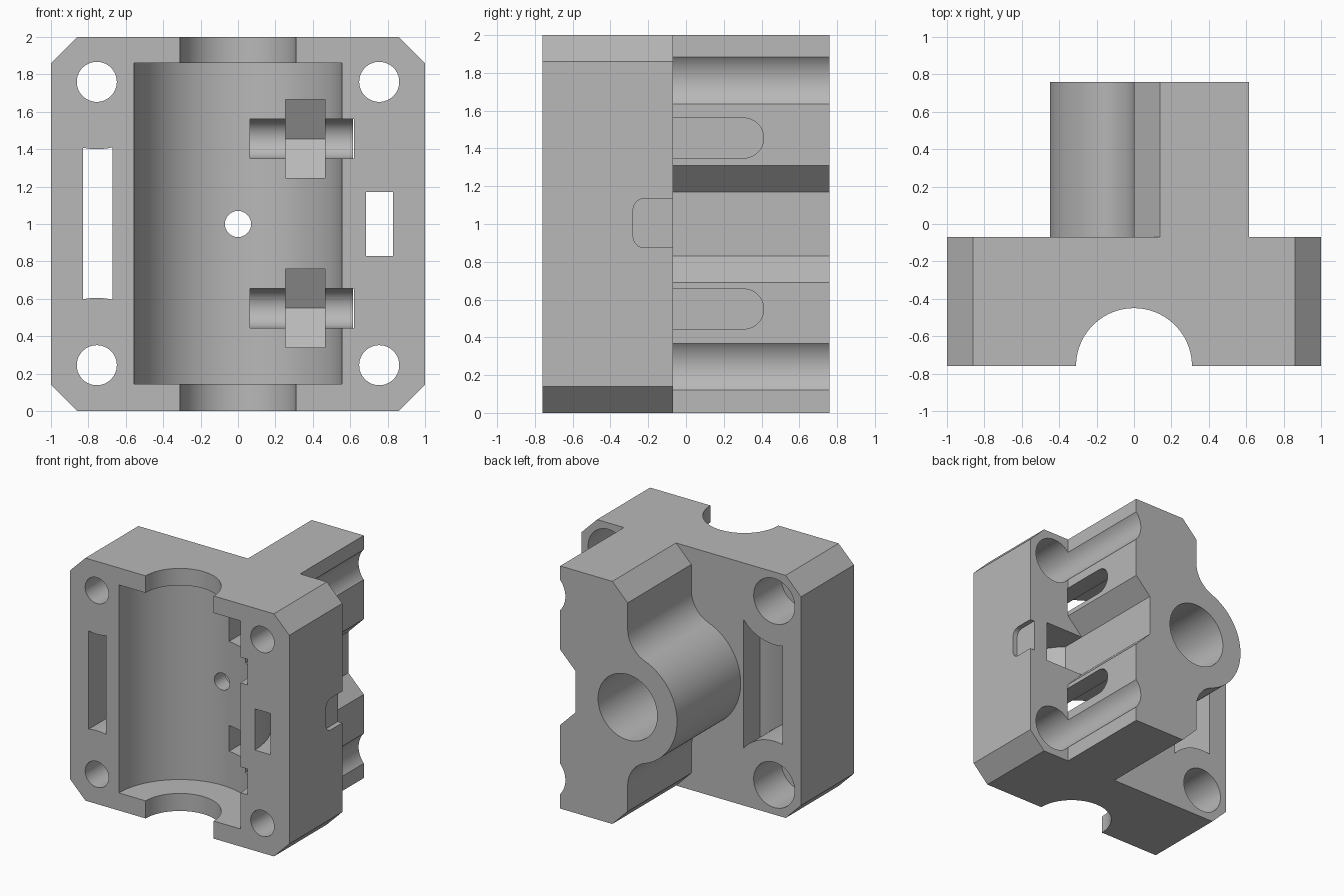
import bpy, bmesh, math
from mathutils import Vector

cube = bpy.data.objects.get("Cube")
if cube:
    bpy.data.objects.remove(cube, do_unlink=True)

grey = bpy.data.materials.new("plain_grey")
grey.use_nodes = True
colour = (0.48, 0.48, 0.48, 1)
grey.diffuse_color = colour
grey.node_tree.nodes["Principled BSDF"].inputs["Base Color"].default_value = colour

FRONT, STEP, BACK = -0.76, -0.07, 0.76


def prism(name, pts, axis, lo, hi):
    """Extrude a 2D outline along an axis."""
    place = {"x": lambda p, t: (t, p[0], p[1]),
             "y": lambda p, t: (p[0], t, p[1]),
             "z": lambda p, t: (p[0], p[1], t)}[axis]
    bm = bmesh.new()
    face = bm.faces.new([bm.verts.new(place(p, lo)) for p in pts])
    out = bmesh.ops.extrude_face_region(bm, geom=[face])
    shift = Vector(place((0, 0), hi - lo))
    bmesh.ops.translate(bm, vec=shift, verts=[v for v in out["geom"] if isinstance(v, bmesh.types.BMVert)])
    bmesh.ops.recalc_face_normals(bm, faces=bm.faces)
    mesh = bpy.data.meshes.new(name)
    bm.to_mesh(mesh)
    bm.free()
    mesh.materials.append(grey)
    obj = bpy.data.objects.new(name, mesh)
    bpy.context.collection.objects.link(obj)
    return obj


def arc(cx, cy, r, a0, a1, n=24):
    angles = [math.radians(a0 + (a1 - a0) * i / n) for i in range(n + 1)]
    return [(cx + r * math.cos(a), cy + r * math.sin(a)) for a in angles]


def circle(cx, cy, r, n=64):
    return arc(cx, cy, r, 0, 360, n)[:-1]


def box(u0, u1, v0, v1):
    return [(u0, v0), (u1, v0), (u1, v1), (u0, v1)]


def combine(target, other, operation="DIFFERENCE"):
    """Apply a boolean and discard the helper."""
    other.hide_render = True
    mod = target.modifiers.new("cut", "BOOLEAN")
    mod.object, mod.operation, mod.solver = other, operation, "EXACT"
    with bpy.context.temp_override(object=target, active_object=target):
        bpy.ops.object.modifier_apply(modifier=mod.name)
    bpy.data.objects.remove(other, do_unlink=True)


# Main plate with chamfered corners
c = 0.14
plate = [(-1 + c, 0), (1 - c, 0), (1, c), (1, 2 - c), (1 - c, 2), (-1 + c, 2), (-1, 2 - c), (-1, c)]
body = prism("carriage_body", plate, "y", FRONT, STEP)

# Rear block: round boss blended into a spine with a notched outer side
boss_r, fillet = 0.45, 0.24
rise = math.sqrt((boss_r + fillet) ** 2 - fillet ** 2)
lean = math.degrees(math.atan2(rise, fillet))
side, notch = 0.615, 0.475
upper = [(side, 1.31), (side, 2), (c, 2), (0, 2 - c)]
upper += arc(-fillet, 1 + rise, fillet, 0, -lean)
upper += arc(0, 1, boss_r, 180 - lean, 180)
upper.insert(0, (notch, 1.17))
lower = [(x, 2 - z) for x, z in reversed(upper[:-1])]
combine(body, prism("rear_block", upper + lower, "y", STEP - 0.1, BACK), "UNION")

# Bearing channel with narrower rod openings at the ends
combine(body, prism("rod_cutter", circle(0, FRONT, 0.31, 96), "z", -0.1, 2.1))
combine(body, prism("bearing_cutter", circle(0, FRONT, 0.555, 128), "z", 0.145, 1.86))

# Boss bore and the small central hole
combine(body, prism("bore_cutter", circle(0, 1, 0.27), "y", STEP, 0.9))
combine(body, prism("centre_cutter", circle(0, 1, 0.07, 48), "y", -0.5, 0.5))

# Corner screw holes with wide rear clearance
for x in (-0.755, 0.755):
    for z in (0.245, 1.76):
        combine(body, prism("screw_cutter", circle(x, z, 0.107), "y", -0.9, 0))
        combine(body, prism("head_cutter", circle(x, z, 0.187), "y", -0.43, 0.9))

# Clamp slots and hexagonal nut pockets
for z in (0.55, 1.455):
    slot = [(-0.9, z - 0.106)] + arc(0.305, z, 0.106, -90, 90) + [(-0.9, z + 0.106)]
    combine(body, prism("slot_cutter", slot, "x", 0.065, 0.62))
    hexagon = [(-0.9, z - 0.21)] + arc(0.305, z, 0.21 / math.cos(math.pi / 6), -60, 60, 2) + [(-0.9, z + 0.21)]
    combine(body, prism("nut_cutter", hexagon, "x", 0.255, 0.465))


def tie_pocket(sign, r, z0, z1):
    """Tie passage curving around the bearing, wide at the rear."""
    end = math.degrees(math.acos(notch / r))
    pts = [(0.83, 0), (0.83, -0.9), (r, -0.9)] + arc(0, FRONT, r, 0, end) + [(notch, 0)]
    return prism("tie_cutter", [(sign * x, y) for x, y in pts], "z", z0, z1)


left = tie_pocket(-1, 0.67, 0.3, 1.7)
for z in (0.245, 1.76):
    combine(left, prism("guard_cutter", circle(-0.755, z, 0.36, 96), "y", -1, 0.2))
combine(body, left)
combine(body, tie_pocket(1, 0.685, 0.83, 1.17))

# Shallow rounded recess on the outer side
recess = [(0, 0.875), (0, 1.135)] + arc(-0.22, 1.075, 0.06, 90, 180, 8) + arc(-0.22, 0.935, 0.06, 180, 270, 8)
combine(body, prism("recess_cutter", recess, "x", 0.96, 1.1))

# Smooth curved walls, crisp edges
bpy.ops.object.select_all(action="DESELECT")
body.select_set(True)
bpy.context.view_layer.objects.active = body
bpy.ops.object.shade_smooth_by_angle(angle=math.radians(25))
